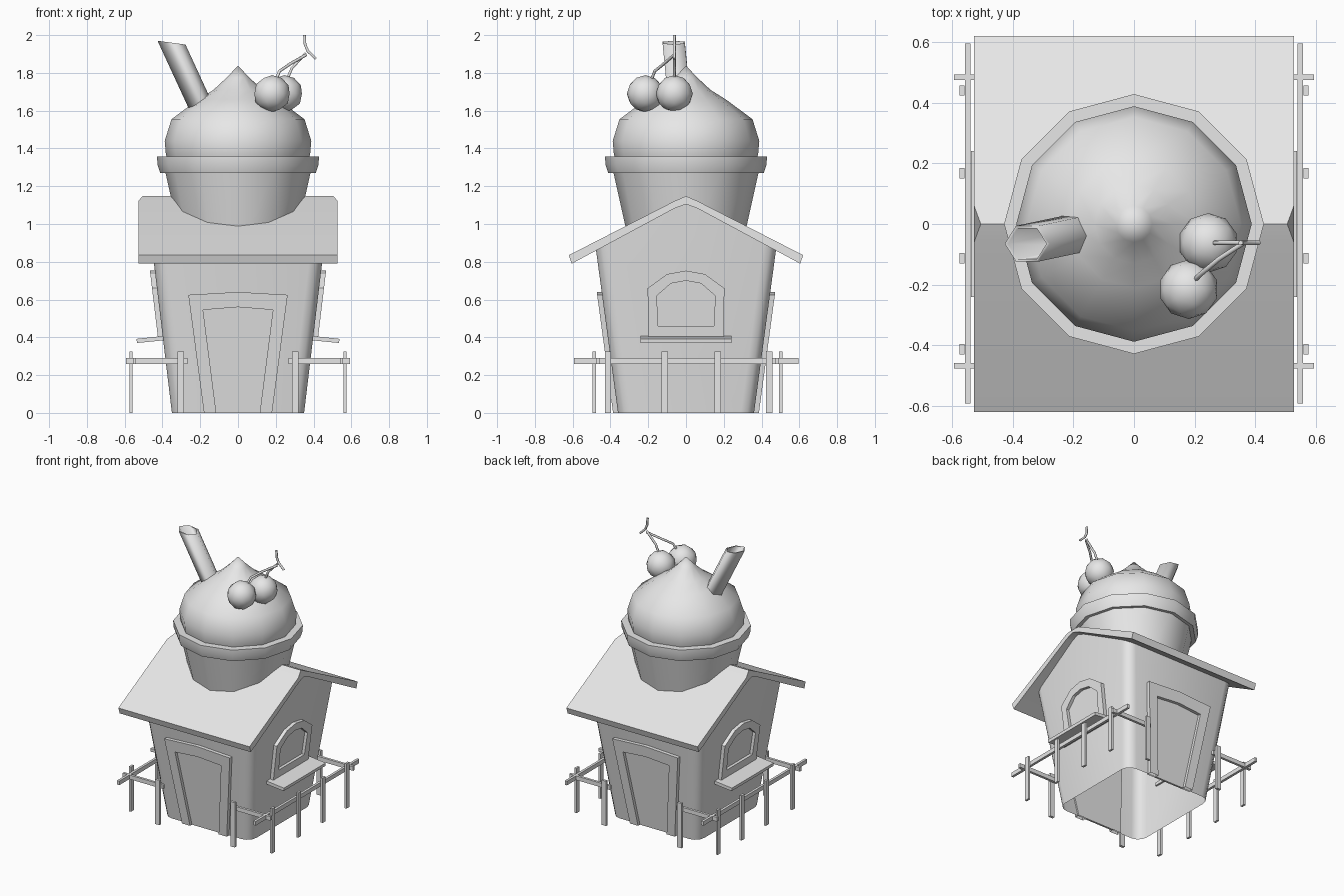
import bpy, bmesh, math
from mathutils import Vector

cube = bpy.data.objects.get("Cube")
if cube:
    bpy.data.objects.remove(cube, do_unlink=True)

GREY = (0.8, 0.8, 0.8, 1.0)
grey = bpy.data.materials.new("plain grey")
grey.use_nodes = True
grey.diffuse_color = GREY
grey.node_tree.nodes["Principled BSDF"].inputs["Base Color"].default_value = GREY


def finish(name, bm, smooth=None):
    """Turn a bmesh into a named object, optionally smooth below an angle."""
    bmesh.ops.recalc_face_normals(bm, faces=bm.faces)
    me = bpy.data.meshes.new(name)
    bm.to_mesh(me)
    bm.free()
    me.materials.append(grey)
    ob = bpy.data.objects.new(name, me)
    bpy.context.collection.objects.link(ob)
    if smooth:
        bpy.ops.object.select_all(action='DESELECT')
        ob.select_set(True)
        bpy.context.view_layer.objects.active = ob
        bpy.ops.object.shade_smooth_by_angle(angle=math.radians(smooth))
    return ob


def loft(rings, closed=True, caps=(False, False), loop=False):
    """Bridge successive rings of points with quads."""
    bm = bmesh.new()
    vs = [[bm.verts.new(p) for p in r] for r in rings]
    n = len(vs[0])
    pairs = list(zip(vs, vs[1:])) + ([(vs[-1], vs[0])] if loop else [])
    for a, b in pairs:
        for i in range(n if closed else n - 1):
            j = (i + 1) % n
            bm.faces.new((a[i], a[j], b[j], b[i]))
    if caps[0]:
        bm.faces.new(vs[0])
    if caps[1]:
        bm.faces.new(vs[-1])
    return bm


def lathe(name, profile, sides, smooth, loop=False, caps=(False, False)):
    rings = [[(r * math.cos(i * math.tau / sides), r * math.sin(i * math.tau / sides), z)
              for i in range(sides)] for r, z in profile]
    bm = loft(rings, loop=loop, caps=caps)
    bmesh.ops.remove_doubles(bm, verts=bm.verts, dist=0.0005)
    return finish(name, bm, smooth)


def box(name, lo, hi):
    bm = bmesh.new()
    bmesh.ops.create_cube(bm, size=1)
    for v in bm.verts:
        v.co = [lo[k] + (v.co[k] + 0.5) * (hi[k] - lo[k]) for k in range(3)]
    return finish(name, bm)


# Flared walls: half widths at height z
def wall_x(z):
    return 0.35 + 0.12 * z


def wall_y(z):
    return 0.36 + 0.135 * z


# House body with rounded corners, trimmed to the gable, open underneath
def wall_ring(z, r=0.07):
    pts = []
    for k, (sx, sy) in enumerate(((1, 1), (-1, 1), (-1, -1), (1, -1))):
        for s in range(4):
            a = math.radians(90 * k + 30 * s)
            pts.append((sx * (wall_x(z) - r) + r * math.cos(a),
                        sy * (wall_y(z) - r) + r * math.sin(a), z))
    return pts


body = loft([wall_ring(0), wall_ring(1.12)])
for s in (1, -1):
    bmesh.ops.bisect_plane(body, geom=body.verts[:] + body.edges[:] + body.faces[:],
                           plane_co=(0, 0, 1.118), plane_no=(0, s * 0.52, 1), clear_outer=True)
finish("house_walls", body, 40)

# Roof slab with a softened ridge
half = [(0.62, 0.835), (0.06, 1.122), (0, 1.148)]
under = [(0.06, 1.083), (0.605, 0.79)]
section = ([(-y, z) for y, z in half] + half[1::-1]
           + under[::-1] + [(0, 1.105)] + [(-y, z) for y, z in under])
roof_rings = [[(s * (0.505 if z > 1.14 else 0.527), y, z) for y, z in section] for s in (-1, 1)]
finish("roof", loft(roof_rings, caps=(True, True)), 45)


# Frames and panels that lie on the leaning walls
def on_wall(axis, s, u, z, off):
    if axis == 'y':
        return (u, s * (wall_y(z) + off), z)
    return (s * (wall_x(z) + off), u, z)


def opening(name, axis, s, outer, inner, closed, depth, recess):
    layers = ((outer, -0.01), (outer, depth), (inner, depth), (inner, -0.01))
    rings = [[on_wall(axis, s, u, z, off) for u, z in pts] for pts, off in layers]
    finish(name + "_frame", loft(rings, closed=closed, loop=True))
    rings = [[on_wall(axis, s, u, z, off) for u, z in inner] for off in (-0.01, recess)]
    finish(name + "_panel", loft(rings, caps=(True, True)))


def mirrored(pts):
    """Complete a symmetric outline whose last point is on the centre line."""
    return pts + [(-u, z) for u, z in pts[-2::-1]]


door_out = mirrored([(-0.18, 0), (-0.263, 0.625), (0, 0.64)])
door_in = mirrored([(-0.115, 0), (-0.185, 0.545), (0, 0.56)])
win_out = mirrored([(-0.2, 0.395), (-0.203, 0.66), (-0.1, 0.735), (0, 0.753)])
win_in = mirrored([(-0.147, 0.46), (-0.155, 0.62), (-0.08, 0.685), (0, 0.7)])
for s, door, side in ((-1, "front", "right"), (1, "back", "left")):
    opening(door + "_door", 'y', s, door_out, door_in, False, 0.026, 0.004)
    opening(side + "_window", 'x', s, win_out, win_in, True, 0.026, 0.004)
    # Sloping window sill
    sill = [(0.385, 0.385), (0.535, 0.37), (0.537, 0.392), (0.385, 0.408)]
    finish(side + "_window_sill", loft([[(s * x, y, z) for x, z in sill]
           for y in (-0.24, 0.24)], caps=(True, True)))

# Fence: long rail on each side, short rails wrapping each corner
for s, side in ((-1, "right"), (1, "left")):
    def fence_box(name, x0, x1, y0, y1, z0, z1):
        box(side + name, (min(s * x0, s * x1), y0, z0), (max(s * x0, s * x1), y1, z1))
    fence_box("_fence_rail", 0.539, 0.557, -0.592, 0.595, 0.26, 0.29)
    for i, y in enumerate((-0.413, -0.113, 0.167, 0.44)):
        fence_box(f"_fence_post_{i + 1}", 0.559, 0.575, y - 0.017, y + 0.017, 0, 0.325)
    for end, y, d in (("front", -0.467, -1), ("back", 0.483, 1)):
        fence_box(f"_{end}_fence_rail", 0.268, 0.593, y - 0.009, y + 0.009, 0.26, 0.29)
        p = y + d * 0.018
        fence_box(f"_{end}_fence_post", 0.285, 0.32, p - 0.009, p + 0.009, 0, 0.325)

# Cup, rolled rim and whipped cream
lathe("cup", [(0.29, 0.85), (0.388, 1.29)], 12, 40, caps=(True, False))
lathe("cup_rim", [(0.37, 1.275), (0.412, 1.27), (0.427, 1.315), (0.428, 1.357), (0.37, 1.357)],
      12, 60, loop=True)
lathe("cream", [(0.37, 1.33), (0.382, 1.37), (0.388, 1.44), (0.352, 1.555), (0.21, 1.66),
                (0.13, 1.71), (0.06, 1.775), (0, 1.838)], 12, 60)


# Hollow leaning straw
def straw_ring(t, k):
    cx, cy, cz = Vector((-0.14, -0.02, 1.5)).lerp(Vector((-0.352, -0.065, 1.96)), t)
    return [(cx + k * 0.074 * math.cos(i * math.tau / 6),
             cy + k * 0.068 * math.sin(i * math.tau / 6),
             cz - k * 0.01 * math.cos(i * math.tau / 6)) for i in range(6)]


finish("straw", loft([straw_ring(0, 1), straw_ring(1, 1), straw_ring(1, 0.86),
                      straw_ring(0.05, 0.86)], caps=(True, True)), 65)

# Cherries
for i, c in enumerate(((0.18, -0.215, 1.69), (0.245, -0.062, 1.69))):
    bm = bmesh.new()
    bmesh.ops.create_icosphere(bm, subdivisions=2, radius=0.098)
    bmesh.ops.translate(bm, verts=bm.verts, vec=c)
    finish(f"cherry_{i + 1}", bm, 60)

# Cherry stems meeting at a forked twig
stems = {
    "cherry_stem_1": [(0.2, -0.185, 1.76), (0.22, -0.165, 1.81), (0.28, -0.115, 1.85),
                      (0.36, -0.063, 1.895)],
    "cherry_stem_2": [(0.262, -0.062, 1.77), (0.285, -0.062, 1.825), (0.36, -0.062, 1.905)],
    "cherry_twig": [(0.352, -0.062, 2.0), (0.355, -0.062, 1.95), (0.37, -0.062, 1.915),
                    (0.412, -0.062, 1.875)],
}
for name, pts in stems.items():
    cu = bpy.data.curves.new(name, 'CURVE')
    cu.dimensions = '3D'
    cu.bevel_depth = 0.008
    cu.bevel_resolution = 1
    cu.use_fill_caps = True
    sp = cu.splines.new('POLY')
    sp.points.add(len(pts) - 1)
    for p, co in zip(sp.points, pts):
        p.co = (*co, 1)
    cu.materials.append(grey)
    bpy.context.collection.objects.link(bpy.data.objects.new(name, cu))
